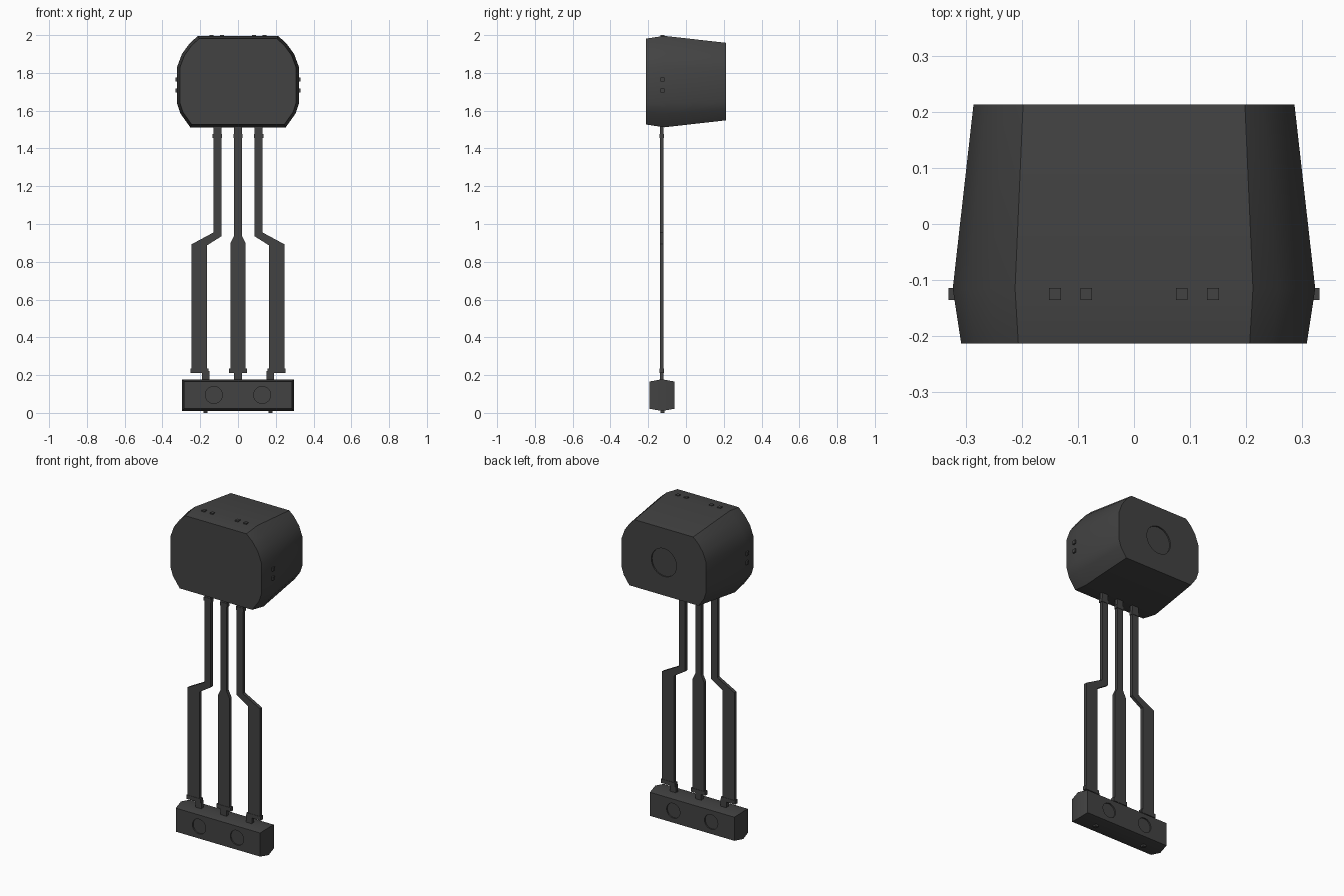
import bpy, bmesh, math
from mathutils import Vector, Matrix

cube = bpy.data.objects.get("Cube")
if cube:
    bpy.data.objects.remove(cube, do_unlink=True)

# Single dark grey plastic
mat = bpy.data.materials.new("dark_grey")
mat.use_nodes = True
GREY = (0.055, 0.055, 0.055, 1)
mat.diffuse_color = GREY
mat.node_tree.nodes["Principled BSDF"].inputs["Base Color"].default_value = GREY


def finish(name, bm):
    bmesh.ops.recalc_face_normals(bm, faces=bm.faces)
    me = bpy.data.meshes.new(name)
    bm.to_mesh(me)
    bm.free()
    me.materials.append(mat)
    ob = bpy.data.objects.new(name, me)
    bpy.context.collection.objects.link(ob)
    return ob


def inset(poly, d):
    """Move every side of a counter-clockwise outline inwards by d."""
    out = []
    for i, p in enumerate(poly):
        p = Vector(p)
        a = (p - Vector(poly[i - 1])).normalized()
        b = (Vector(poly[(i + 1) % len(poly)]) - p).normalized()
        na, nb = Vector((-a.y, a.x)), Vector((-b.y, b.x))
        out.append(p + (na + nb) * (d / (1 + na.dot(nb))))
    return out


def loft(name, poly, sections):
    """Skin an x-z outline through (y, inset) sections and cap both ends."""
    bm = bmesh.new()
    rings = [[bm.verts.new((p[0], y, p[1])) for p in inset(poly, d)]
             for y, d in sections]
    n = len(poly)
    for r, s in zip(rings, rings[1:]):
        for i in range(n):
            j = (i + 1) % n
            bm.faces.new((r[i], r[j], s[j], s[i]))
    bm.faces.new(rings[0])
    bm.faces.new(rings[-1])
    return finish(name, bm)


def box(name, x, y, z):
    """Box from (min, max) pairs."""
    bm = bmesh.new()
    bmesh.ops.create_cube(bm, size=1)
    for v in bm.verts:
        v.co = Vector([(r[0] + r[1]) / 2 + c * (r[1] - r[0])
                       for r, c in zip((x, y, z), v.co)])
    return finish(name, bm)


def recess(ob, x, y, z, radius, depth=0.008):
    """Cut a shallow round dish at a flat front or back face."""
    bm = bmesh.new()
    bmesh.ops.create_cone(
        bm, cap_ends=True, segments=32, radius1=radius, radius2=radius, depth=2 * depth,
        matrix=Matrix.Translation((x, y, z)) @ Matrix.Rotation(math.pi / 2, 4, 'X'))
    cutter = finish("recess_cutter", bm)
    cutter.hide_render = True
    mod = ob.modifiers.new("recess", 'BOOLEAN')
    mod.operation = 'DIFFERENCE'
    mod.solver = 'EXACT'
    mod.object = cutter
    bpy.context.view_layer.objects.active = ob
    bpy.ops.object.modifier_apply(modifier=mod.name)
    bpy.data.objects.remove(cutter, do_unlink=True)


def smooth(ob):
    bpy.ops.object.select_all(action='DESELECT')
    ob.select_set(True)
    bpy.context.view_layer.objects.active = ob
    bpy.ops.object.shade_smooth_by_angle(angle=math.radians(30))


# Head housing: rounded outline, widest just behind the front
half = [(0.253, 1.512), (0.305, 1.585), (0.323, 1.64), (0.323, 1.83),
        (0.297, 1.90), (0.257, 1.955), (0.212, 1.996)]
outline = half + [(-x, z) for x, z in reversed(half)]
head = loft("head_housing", outline, [(-0.213, 0.015), (-0.115, 0), (0.213, 0.037)])
recess(head, 0, 0.213, 1.75, 0.085)
smooth(head)

# Base block with ridged sides and round dishes on both faces
Y = -0.128
base = loft("base_block", [(-0.297, 0.01), (0.297, 0.01), (0.297, 0.178), (-0.297, 0.178)],
            [(-0.193, 0.012), (Y, 0), (-0.06, 0.012)])
for x in (-0.128, 0.128):
    for y in (-0.193, -0.06):
        recess(base, x, y, 0.095, 0.045)
smooth(base)

# Straps between base and head
T = 0.01
sections = [(Y - T, 0), (Y + T, 0)]
loft("centre_strap", [(-0.04, 0.22), (0.04, 0.22), (0.04, 0.90), (0.02, 0.94),
                      (0.02, 1.53), (-0.02, 1.53), (-0.02, 0.94), (-0.04, 0.90)], sections)
side = [(0.164, 0.22), (0.245, 0.22), (0.245, 0.893), (0.13, 0.955),
        (0.13, 1.53), (0.088, 1.53), (0.088, 0.935), (0.164, 0.887)]
loft("left_strap", side, sections)
loft("right_strap", [(-x, z) for x, z in reversed(side)], sections)

# Clips and plug tabs at the strap ends
TY = (Y - 0.012, Y + 0.012)
for name, s in (("left", 1), ("right", -1), ("centre", 0)):
    cu, cl, ct = 0.109 * s, 0.203 * s, 0.17 * s
    box(name + "_upper_clip", (cu - 0.025, cu + 0.025), TY, (1.455, 1.477))
    box(name + "_lower_clip", (cl - 0.048, cl + 0.048), TY, (0.212, 0.236))
    box(name + "_plug_tab", (ct - 0.02, ct + 0.02), (Y - T, Y + T), (0.16, 0.222))

# Small square studs on the head top, head sides and base underside
NY = (-0.135, -0.114)
for name, s in (("left", 1), ("right", -1)):
    for x in (0.085, 0.141):
        box(name + "_top_stud", (s * x - 0.0105, s * x + 0.0105), NY, (1.98, 2.0))
    for z in (1.708, 1.764):
        box(name + "_side_stud", (s * 0.32 - 0.011, s * 0.32 + 0.011), NY,
            (z - 0.0105, z + 0.0105))
    box(name + "_base_stud", (s * 0.172 - 0.0105, s * 0.172 + 0.0105), NY, (0.0, 0.02))
